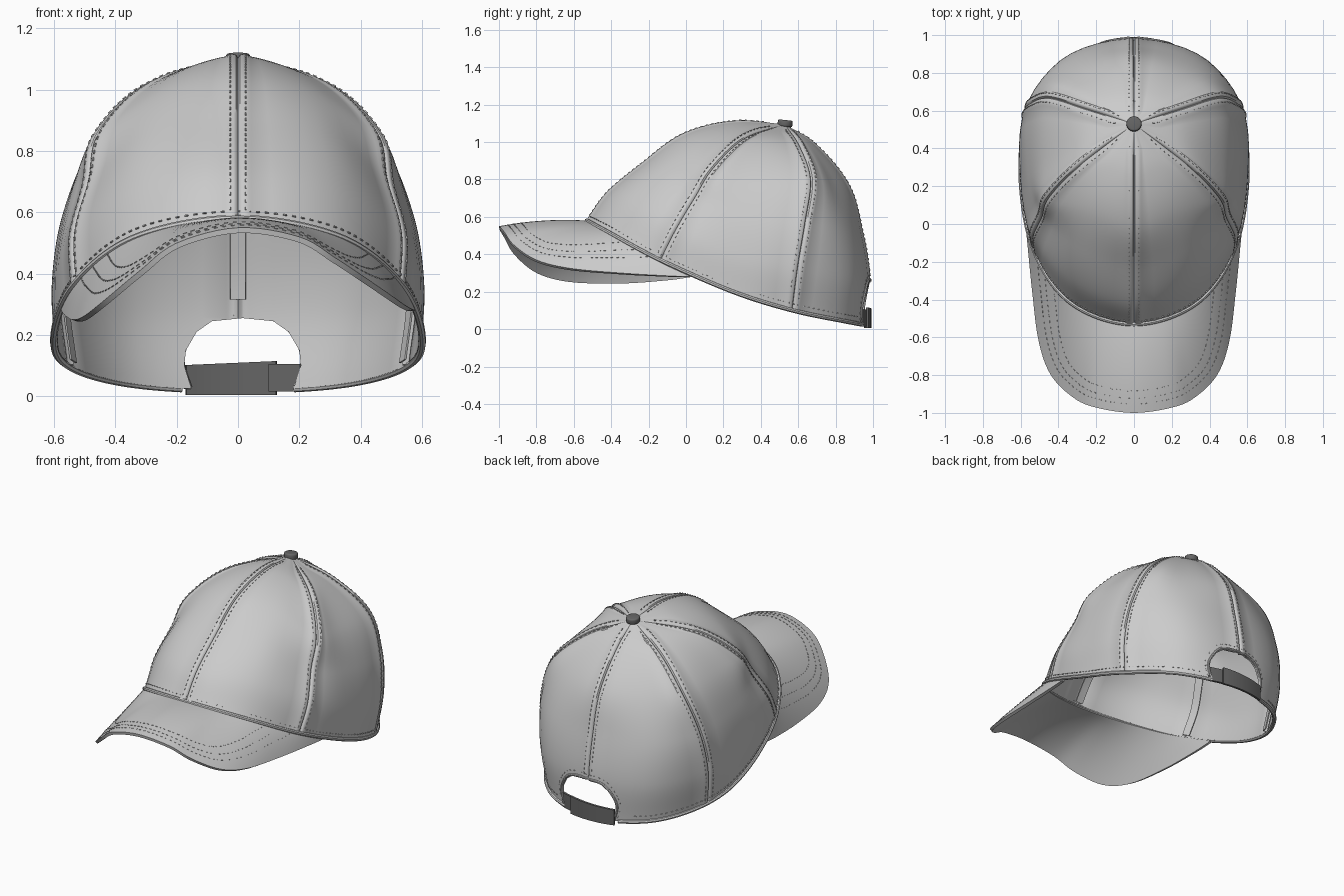
import bpy, bmesh
from math import floor
from mathutils import Vector, Matrix
from mathutils.bvhtree import BVHTree

if "Cube" in bpy.data.objects:
    bpy.data.objects.remove(bpy.data.objects["Cube"])

# ---------- helpers ----------
def cr(a, b, c, d, t):
    return 0.5 * (2*b + (c-a)*t + (2*a-5*b+4*c-d)*t*t + (3*b-a-3*c+d)*t**3)

def spline(p, t):
    i = max(0, min(len(p)-2, floor(t)))
    a = p[i-1] if i > 0 else 2*p[0]-p[1]
    d = p[i+2] if i+2 < len(p) else 2*p[-1]-p[-2]
    return cr(a, p[i], p[i+1], d, t-i)

def finish(ob, angle=0.7):
    bpy.ops.object.select_all(action='DESELECT')
    ob.select_set(True)
    bpy.context.view_layer.objects.active = ob
    for m in list(ob.modifiers):
        bpy.ops.object.modifier_apply(modifier=m.name)
    bpy.ops.object.shade_smooth_by_angle(angle=angle)
    return ob

def mesh_object(name, verts, faces, thick=0, offset=-1):
    me = bpy.data.meshes.new(name)
    me.from_pydata(verts, [], faces)
    ob = bpy.data.objects.new(name, me)
    bpy.context.collection.objects.link(ob)
    if thick:
        m = ob.modifiers.new("thickness", 'SOLIDIFY')
        m.thickness, m.offset = thick, offset
    return ob

def grid(name, rows, thick, offset=-1, closed=False, tip=None):
    n = len(rows[0])
    verts = [p for r in rows for p in r]
    cols = n if closed else n-1
    faces = [(j*n+i, j*n+(i+1) % n, (j+1)*n+(i+1) % n, (j+1)*n+i)
             for j in range(len(rows)-1) for i in range(cols)]
    if tip:
        b = len(verts)-n
        verts.append(tip)
        faces += [(b+i, b+(i+1) % n, len(verts)-1) for i in range(n)]
    return mesh_object(name, verts, faces, thick, offset)

def piping(name, pts, radius):
    cu = bpy.data.curves.new(name, 'CURVE')
    cu.dimensions, cu.bevel_depth, cu.bevel_resolution = '3D', radius, 2
    cu.use_fill_caps = True
    sp = cu.splines.new('POLY')
    sp.points.add(len(pts)-1)
    for q, p in zip(sp.points, pts):
        q.co = (*p, 1)
    ob = bpy.data.objects.new(name, cu)
    bpy.context.collection.objects.link(ob)
    bpy.ops.object.select_all(action='DESELECT')
    ob.select_set(True)
    bpy.context.view_layer.objects.active = ob
    bpy.ops.object.convert(target='MESH')
    return finish(bpy.context.view_layer.objects.active)

stitch_bm = bmesh.new()
def stitches(line, step=0.026):
    run = 0
    for (p, n), (q, _) in zip(line, line[1:]):
        d = (q-p).length
        run += d
        if d > 0.05 or run < step:
            continue
        run = 0
        t = (q-p).normalized()
        s = n.cross(t).normalized()
        w = t.cross(s)
        m = Matrix((t*0.012, s*0.004, w*0.005)).transposed().to_4x4()
        m.translation = p
        bmesh.ops.create_cube(stitch_bm, size=1, matrix=m)

# ---------- crown: half meridians, rim to crown top, front to back ----------
TIP = Vector((0, 0.53, 1.095))
half = [
    [(0, -.53, .58), (0, -.42, .73), (0, -.24, .88), (0, -.02, 1.04), (0, .25, 1.11)],
    [(.33, -.42, .52), (.32, -.30, .70), (.29, -.13, .86), (.23, .08, 1.01), (.13, .30, 1.085)],
    [(.53, -.14, .37), (.535, -.06, .53), (.49, .04, .70), (.455, .14, .86), (.29, .31, 1.02)],
    [(.60, .25, .20), (.60, .26, .40), (.56, .27, .62), (.47, .32, .83), (.28, .42, 1.01)],
    [(.555, .57, .10), (.58, .60, .33), (.55, .64, .57), (.45, .67, .80), (.25, .61, .98)],
    [(.35, .86, .04), (.365, .885, .28), (.345, .86, .53), (.27, .79, .78), (.15, .67, .98)],
    [(0, .97, .02), (0, .98, .28), (0, .94, .53), (0, .87, .77), (0, .70, .98)]]
half = [[Vector(p) for p in m] + [TIP] for m in half]
mer = half + [[Vector((-p.x, p.y, p.z)) for p in m] for m in half[5:0:-1]]

def S(u, v):
    i = floor(u)
    return cr(*[spline(mer[(i+k) % 12], v) for k in (-1, 0, 1, 2)], u-i)

def frame(u, v):
    du = (S(u+.01, v)-S(u-.01, v)) / .02
    dv = S(u, v+.01)-S(u, v-.01)
    return S(u, v), du.cross(dv).normalized(), max(du.length, 1e-4)

# seam cross-section: distance from seam, height
SEAM = [(0, -.008), (.006, .002), (.014, .005), (.034, .005), (.042, 0)]
rows = []
for j in range(49):
    v = 4.9*j/48
    row = []
    for k in range(6):
        def cols(side):
            base = 2*k + (2 if side < 0 else 0)
            f = min(1/frame(base, v)[2], 0.6/.042)
            return [(base+side*d*f, h) for d, h in SEAM]
        a, b = cols(1), cols(-1)[:0:-1]
        mid = [(a[-1][0]+(b[0][0]-a[-1][0])*i/9, 0) for i in range(1, 9)]
        for u, h in a+mid+b:
            p, n, _ = frame(u, v)
            row.append(p+n*h*min(1, (4.9-v)*2))
    rows.append(row)
crown = grid("crown", rows, .012, closed=True, tip=TIP)

# arched opening at the back
arch = [(-.165, .02), (-.19, .10), (-.185, .15), (-.15, .21), (-.10, .245), (0, .255)]
arch = [(x+.015, z) for x, z in arch] + [(.015-x, z) for x, z in arch[-2::-1]]
outline = [(-.15, -.1)] + arch + [(.18, -.1)]
n = len(outline)
cutter = mesh_object("opening_cutter", [(x, y, z) for y in (.7, 1.3) for x, z in outline],
                     [tuple(range(n)), tuple(range(2*n-1, n-1, -1))] +
                     [(i, i+n, (i+1) % n+n, (i+1) % n) for i in range(n)])
cbm = bmesh.new()
cbm.from_mesh(cutter.data)
bmesh.ops.recalc_face_normals(cbm, faces=cbm.faces)
cbm.to_mesh(cutter.data)
cbm.free()
cutter.hide_render = True
cut = crown.modifiers.new("opening", 'BOOLEAN')
cut.operation, cut.solver, cut.object = 'DIFFERENCE', 'EXACT', cutter
finish(crown)
bpy.data.objects.remove(cutter)

def tree(ob):
    return BVHTree.FromPolygons([v.co for v in ob.data.vertices],
                                [tuple(p.vertices) for p in ob.data.polygons])
crown_tree = tree(crown)

def on_back(scale):
    pts = [Vector((x, 0, z)) for x, z in arch]
    out = []
    for i in range(121):
        q = spline(pts, (len(pts)-1)*i/120)
        hit = crown_tree.ray_cast(Vector((.015+(q.x-.015)*scale, 1.5, q.z*scale)), Vector((0, -1, 0)))
        if hit[0]:
            out.append((hit[0], hit[1]))
    return out

# bindings round the rim and the opening
piping("rim_binding", [S(-5.5+11*i/140, 0) for i in range(141)], .012)
piping("opening_binding", [p for p, _ in on_back(1.03)][::3], .008)

# inner tapes and stitch rows on the six seams
for k in range(6):
    tape = []
    for j in range(41):
        v = (1.15 if k == 3 else .05) + (4.6-(1.15 if k == 3 else .05))*j/40
        p, nrm, l = frame(2*k, v)
        w = min(.025/l, .5)
        tape.append([frame(2*k+s*w, v)[0]-nrm*.018 for s in (-1, 0, 1)])
    finish(grid("seam_tape", tape, .005))
    for s in (-1, 1):
        line = []
        for j in range(260):
            v = .06+4.6*j/260
            l = frame(2*k, v)[2]
            p, nrm, _ = frame(2*k+s*min(.025/l, .4), v)
            if not (abs(p.x-.015) < .2 and p.z < .27 and p.y > .7):
                line.append((p+nrm*.006, nrm))
        stitches(line)
stitches([(p+nm*.002, nm) for p, nm, _ in (frame(-5.3+10.6*i/500, .15) for i in range(501))])
stitches(on_back(1.13))

# ---------- brim: loft from the crown rim to a drooping outer edge ----------
edge_xy = [(0, -1), (.2, -.972), (.32, -.92), (.44, -.80), (.505, -.62), (.54, -.35), (.565, -.10), (.577, .02)]
z_right = [.55, .52, .45, .37, .325, .30, .285, .28]
z_left = [.55, .50, .41, .31, .26, .25, .265, .28]
rim_u = [0, .4, .7, 1.05, 1.4, 1.75, 2.1, 2.45]
outer = ([Vector((-x, y, z)) for (x, y), z in zip(edge_xy, z_left)][:0:-1] +
         [Vector((x, y, z)) for (x, y), z in zip(edge_xy, z_right)])
inner = [-u for u in rim_u[:0:-1]] + rim_u
rows = []
for j in range(15):
    t = 1-j/14
    row = []
    for i in range(85):
        a = 14*i/84
        p = S(spline(inner, a), 0).lerp(spline(outer, a), t)
        p.z += .06*t*(1-t)*(1-abs(a-7)/7)
        row.append(p)
    rows.append(row)
brim = finish(grid("brim", rows, .018))
brim_tree = tree(brim)
for d in (.045, .075, .115):
    line = []
    for i in range(601):
        a = 14*i/600
        q = spline(outer, a)
        t = spline(outer, min(14, a+.02))-spline(outer, max(0, a-.02))
        q = q + Vector((-t.y, t.x, 0)).normalized()*d
        hit = brim_tree.ray_cast(Vector((q.x, q.y, 2)), Vector((0, 0, -1)))
        if hit[0]:
            line.append((hit[0], hit[1]))
    stitches(line)

stitching = mesh_object("stitching", [], [])
stitch_bm.to_mesh(stitching.data)
stitch_bm.free()

# ---------- dark strap and top button ----------
dark = bpy.data.materials.new("dark_trim")
dark.diffuse_color = (.13, .13, .13, 1)
dark.use_nodes = True
dark.node_tree.nodes["Principled BSDF"].inputs["Base Color"].default_value = dark.diffuse_color

def strap(name, x0, x1, z0, zl, zr, out):
    rows = [[Vector((x, .972+out-.9*x*x, z0 if b else zl+(zr-zl)*i/12))
             for i in range(13) for x in [x0+(x1-x0)*i/12]] for b in (1, 0)]
    ob = finish(grid(name, rows, .014, 0))
    ob.data.materials.append(dark)
strap("strap_long", -.17, .125, .005, .102, .115, .012)
strap("strap_short", .10, .205, .015, .105, .105, 0)

bpy.ops.mesh.primitive_cylinder_add(vertices=24, radius=.04, depth=.036, location=(0, .53, 1.1),
                                    rotation=(-.1, 0, 0))
button = bpy.context.object
button.name = "top_button"
bev = button.modifiers.new("round", 'BEVEL')
bev.width, bev.segments = .009, 3
button.data.materials.append(dark)
finish(button)
